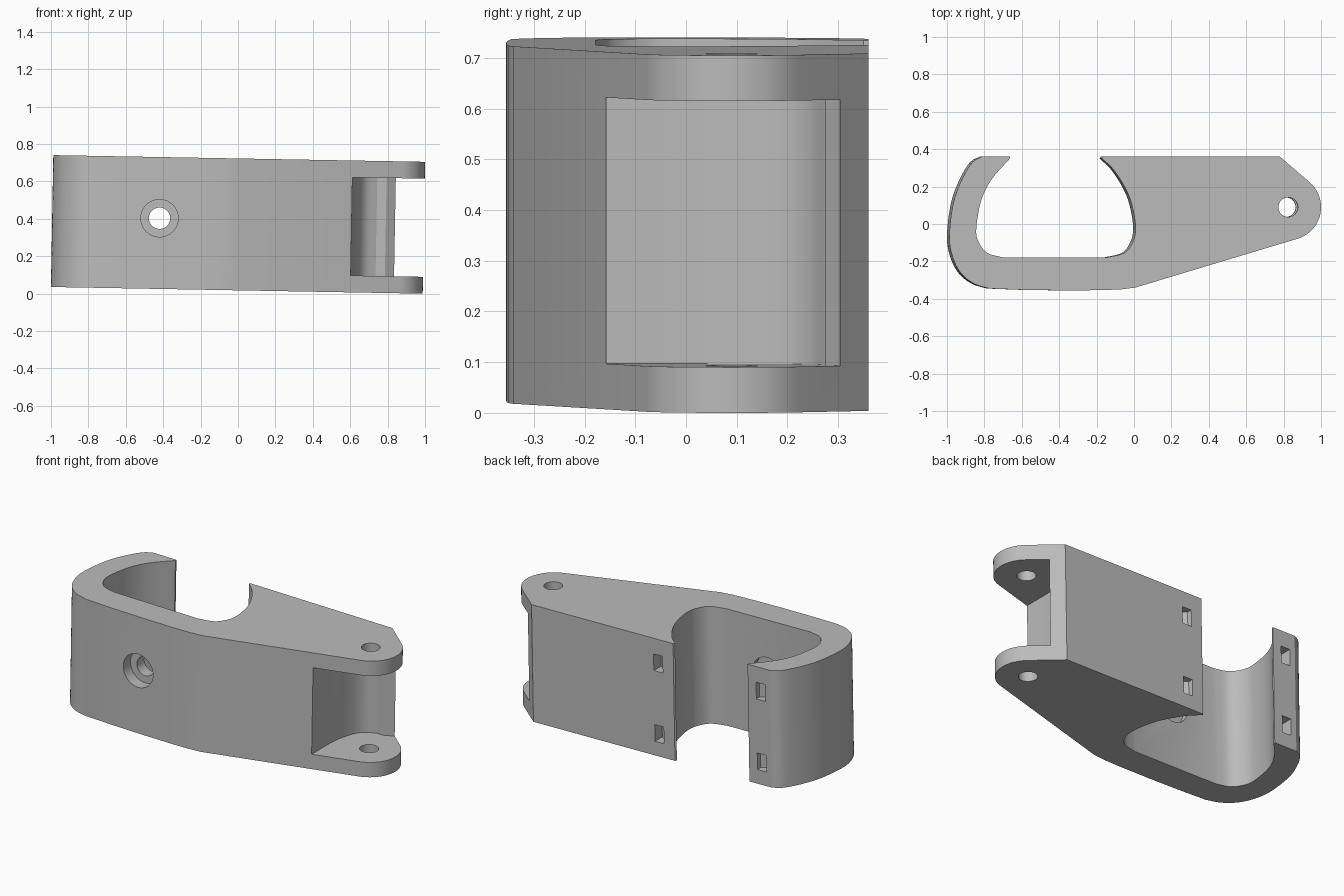
import bpy, bmesh, math
from mathutils import Matrix, Vector

if "Cube" in bpy.data.objects:
    bpy.data.objects.remove(bpy.data.objects["Cube"])

HEIGHT = 0.705
TILT = 0.018

grey = bpy.data.materials.new("light grey")
grey.use_nodes = True
colour = (0.5, 0.5, 0.5, 1)
grey.diffuse_color = colour
grey.node_tree.nodes["Principled BSDF"].inputs["Base Color"].default_value = colour


def spline(points, steps=5):
    """Smooth curve through the points."""
    p = [Vector(q) for q in points]
    p = [2 * p[0] - p[1]] + p + [2 * p[-1] - p[-2]]
    out = []
    for a, b, c, d in zip(p, p[1:], p[2:], p[3:]):
        for i in range(steps):
            t = i / steps
            out.append(((2 * b) + (c - a) * t + (2 * a - 5 * b + 4 * c - d) * t * t
                        + (3 * b - a - 3 * c + d) * t ** 3) / 2)
    return [tuple(v) for v in out] + [tuple(points[-1])]


def arc(x, y, radius, start, end, steps=20):
    angles = [math.radians(start + (end - start) * i / steps) for i in range(steps + 1)]
    return [(x + radius * math.cos(a), y + radius * math.sin(a)) for a in angles]


def prism(name, outline, z0, z1):
    """Extrude a plan outline between two heights."""
    bm = bmesh.new()
    face = bm.faces.new([bm.verts.new((x, y, z0)) for x, y in outline])
    top = bmesh.ops.extrude_face_region(bm, geom=[face])
    moved = [v for v in top["geom"] if isinstance(v, bmesh.types.BMVert)]
    bmesh.ops.translate(bm, verts=moved, vec=(0, 0, z1 - z0))
    bmesh.ops.recalc_face_normals(bm, faces=bm.faces)
    mesh = bpy.data.meshes.new(name)
    bm.to_mesh(mesh)
    bm.free()
    mesh.materials.append(grey)
    obj = bpy.data.objects.new(name, mesh)
    bpy.context.collection.objects.link(obj)
    return obj


def cylinder(name, radius, z0, z1):
    return prism(name, arc(0, 0, radius, 0, 351, 39), z0, z1)


def cut(target, cutter):
    cutter.hide_render = True
    mod = target.modifiers.new("cut", "BOOLEAN")
    mod.operation = "DIFFERENCE"
    mod.solver = "EXACT"
    mod.object = cutter
    bpy.context.view_layer.objects.active = target
    bpy.ops.object.modifier_apply(modifier=mod.name)
    bpy.data.objects.remove(cutter)


# Clamp body: hook, mouth and tapering arm in one profile
hook_outside = spline([(-.82, .36), (-.875, .325), (-.935, .22), (-.975, .1), (-.994, -.07),
                       (-.975, -.18), (-.93, -.265), (-.86, -.32), (-.78, -.345)])
front = [(-.6, -.352), (-.4, -.355), (-.2, -.354), (-.08, -.35), (0, -.34)]
lug_end = arc(.818, .09, .176, -73, 49)
back = [(.774, .36), (-.172, .36)]
inner_right = spline([(-.178, .35), (-.12, .295), (-.06, .205), (-.02, .11), (.002, -.02),
                      (-.015, -.1), (-.06, -.155), (-.15, -.178)])
inner_left = spline([(-.71, -.178), (-.79, -.155), (-.835, -.1), (-.85, -.03),
                     (-.825, .12), (-.77, .235), (-.67, .35)])
clamp = prism("clamp_body", hook_outside + front + lug_end + back + inner_right
              + inner_left + [(-.67, .36)], 0, HEIGHT)

# Pocket between the two lugs
pocket = [(.607, -.4)] + spline([(.607, -.16), (.61, .05), (.635, .17), (.675, .24), (.74, .275)])
pocket += [(.79, .275), (.837, .304), (1.2, .304), (1.2, -.4)]
cut(clamp, prism("pocket_cutter", pocket, .09, .615))

# Pin hole through both lugs
pin = cylinder("pin_cutter", .052, -.1, .8)
pin.data.transform(Matrix.Translation((.818, .09, 0)))
cut(clamp, pin)

# Bolt hole with a recess on each side of the front wall
for radius, y0, y1 in ((.057, -.5, 0), (.1, -.5, -.285), (.1, -.215, 0)):
    bolt = cylinder("bolt_cutter", radius, -y1, -y0)
    bolt.data.transform(Matrix.Translation((-.42, 0, .378)) @ Matrix.Rotation(math.pi / 2, 4, "X"))
    cut(clamp, bolt)

# Wedge slots on both sides of the mouth
for x, side in ((-.07, 1), (-.755, -1)):
    for z in (.135, .56):
        near, far = x - side * .03, x + side * .03
        wedge = [(near, .4), (far, .4), (far, .29), (near, .33)]
        cut(clamp, prism("slot_cutter", wedge, z - .05, z + .05))

# Slight tilt, then rest on the ground
centre = Matrix.Translation((0, 0, HEIGHT / 2))
clamp.data.transform(centre @ Matrix.Rotation(TILT, 4, "Y") @ centre.inverted())
low = min(v.co.z for v in clamp.data.vertices)
clamp.data.transform(Matrix.Translation((0, 0, -low)))

bpy.ops.object.select_all(action="DESELECT")
clamp.select_set(True)
bpy.context.view_layer.objects.active = clamp
bpy.ops.object.shade_smooth_by_angle(angle=math.radians(25))
